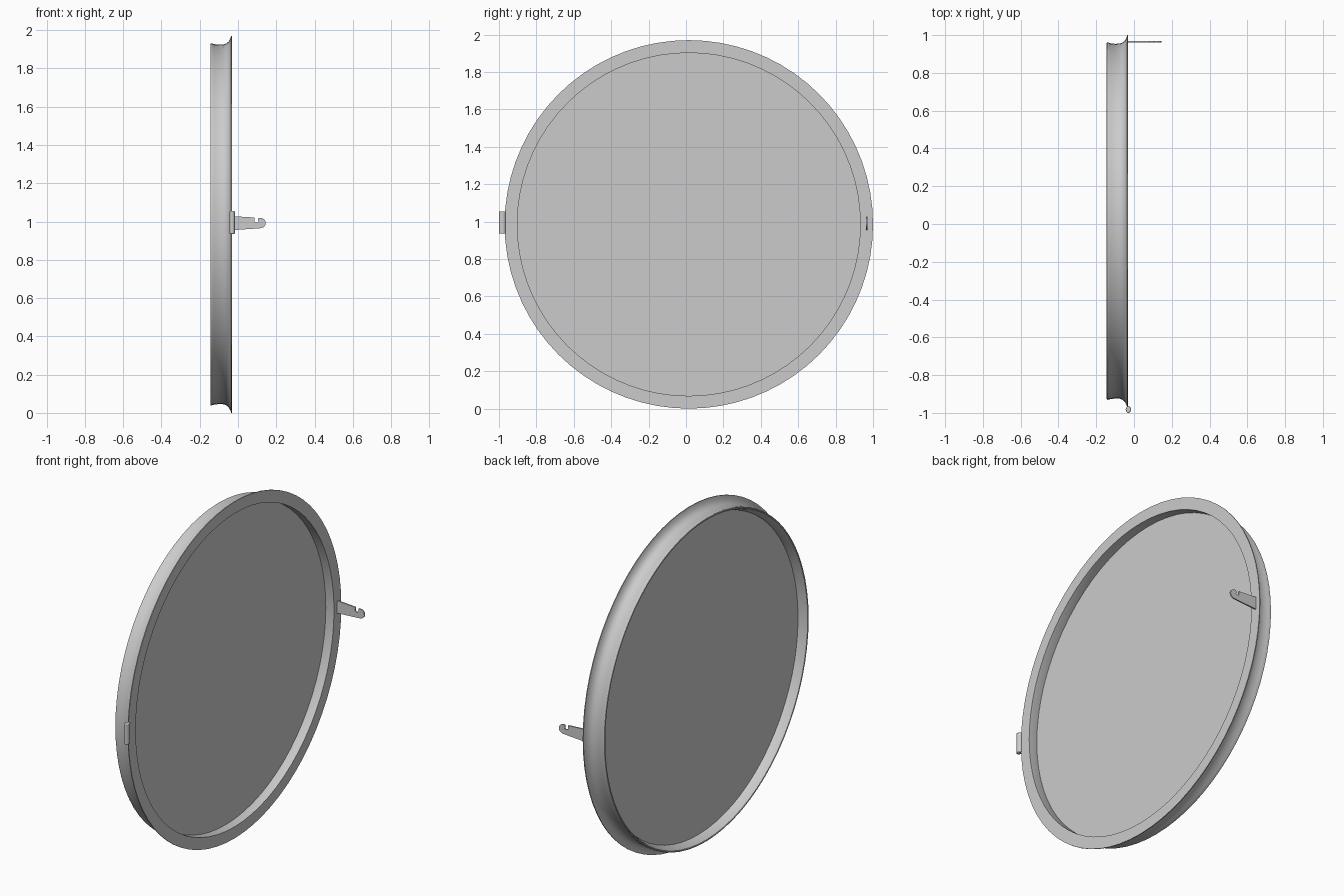
import bpy, bmesh, math

if "Cube" in bpy.data.objects:
    bpy.data.objects.remove(bpy.data.objects["Cube"])

CY, CZ = 0.015, 0.985   # centre of the round door
SEG = 72


def finish(bm, name, angle=35):
    bmesh.ops.recalc_face_normals(bm, faces=bm.faces)
    me = bpy.data.meshes.new(name)
    bm.to_mesh(me)
    bm.free()
    ob = bpy.data.objects.new(name, me)
    bpy.context.collection.objects.link(ob)
    bpy.ops.object.select_all(action='DESELECT')
    ob.select_set(True)
    bpy.context.view_layer.objects.active = ob
    bpy.ops.object.shade_smooth_by_angle(angle=math.radians(angle))
    return ob


def lathe_x(profile, name):
    """Spin a closed (x, radius) profile around the door axis."""
    bm = bmesh.new()
    rings = []
    for i in range(SEG):
        a = 2 * math.pi * i / SEG
        rings.append([bm.verts.new((x, CY + r * math.cos(a), CZ + r * math.sin(a)))
                      for x, r in profile])
    n = len(profile)
    for i in range(SEG):
        p, q = rings[i], rings[(i + 1) % SEG]
        for j in range(n):
            k = (j + 1) % n
            bm.faces.new((p[j], p[k], q[k], q[j]))
    return finish(bm, name)


# Rim: flat front flange, flared outer wall, rolled back lip
lathe_x([(-0.031, 0.917), (-0.031, 0.985), (-0.036, 0.985),
         (-0.040, 0.972), (-0.048, 0.957), (-0.060, 0.946), (-0.075, 0.940),
         (-0.100, 0.939), (-0.125, 0.942), (-0.138, 0.946), (-0.143, 0.945),
         (-0.145, 0.941), (-0.143, 0.936), (-0.136, 0.932),
         (-0.115, 0.924), (-0.095, 0.917)], "rim")

# Recessed panel
bm = bmesh.new()
bmesh.ops.create_cone(bm, cap_ends=True, segments=SEG, radius1=0.918,
                      radius2=0.918, depth=0.010)
for v in bm.verts:
    x, y, z = v.co
    v.co = (z - 0.089, CY + x, CZ + y)
finish(bm, "panel")

# Hinge barrel
bm = bmesh.new()
bmesh.ops.create_cone(bm, cap_ends=True, segments=20, radius1=1, radius2=1, depth=1)
for v in bm.verts:
    x, y, z = v.co
    v.co = (-0.030 + x * 0.014, -0.982 + y * 0.018, 0.995 + z * 0.120)
hinge = finish(bm, "hinge_barrel")
bev = hinge.modifiers.new("soft_ends", 'BEVEL')
bev.width = 0.004
bev.segments = 2

# Latch hook: flat plate outline in x, z with a notch and a rounded nose
outline = [(-0.032, 0.955), (0.110, 0.964)]
for i in range(9):
    a = math.radians(-80 + i * 170 / 8)
    outline.append((0.116 + 0.029 * math.cos(a), 0.992 + 0.027 * math.sin(a)))
outline += [(0.106, 1.018), (0.105, 1.006), (0.107, 0.999), (0.102, 0.995),
            (0.090, 0.996), (0.085, 1.000), (0.086, 1.021), (-0.032, 1.028)]
bm = bmesh.new()
face = bm.faces.new([bm.verts.new((x, 0.962, z)) for x, z in outline])
ext = bmesh.ops.extrude_face_region(bm, geom=[face])
for v in ext["geom"]:
    if isinstance(v, bmesh.types.BMVert):
        v.co.y += 0.008
finish(bm, "latch_hook")
